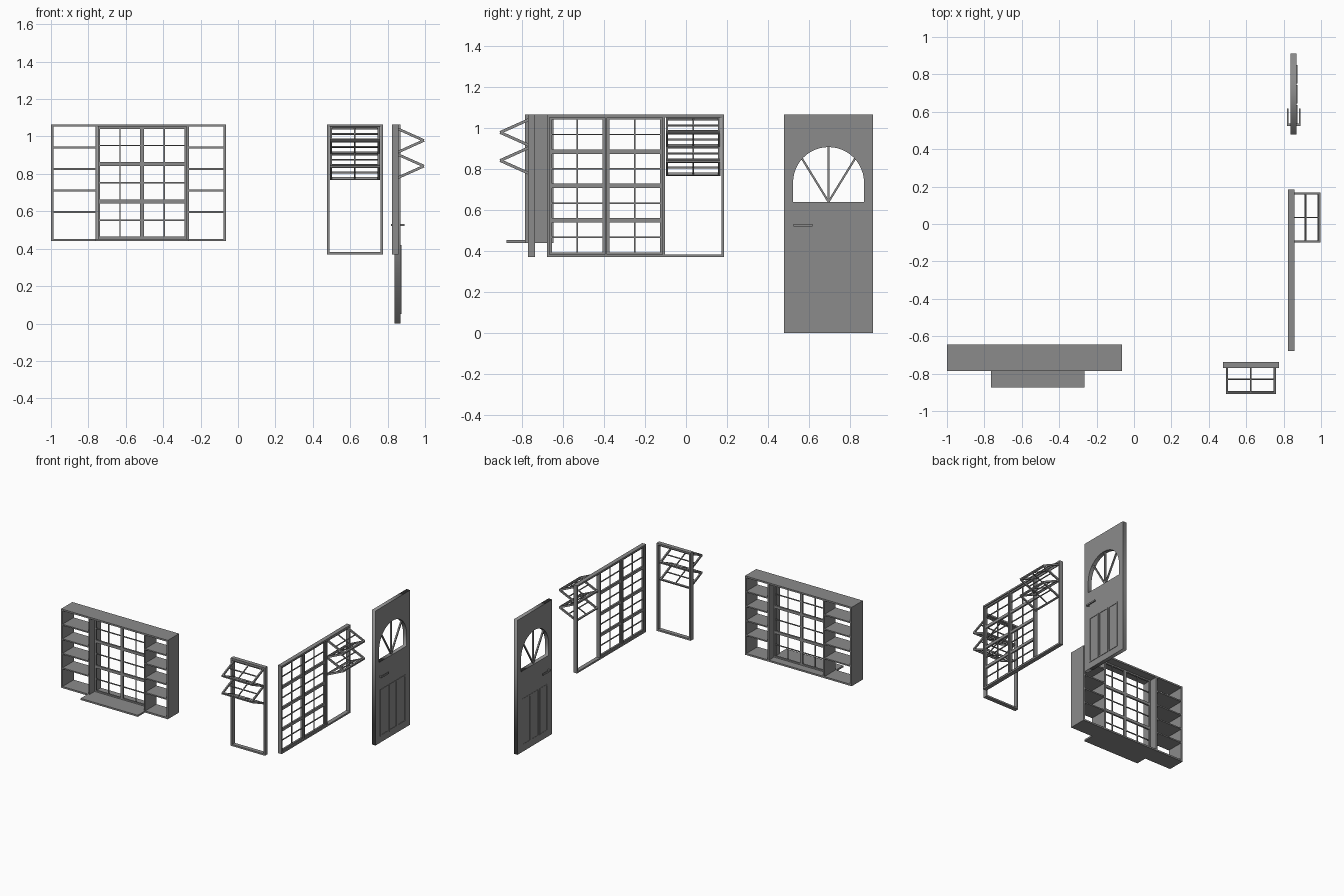
import bpy, bmesh, math
from mathutils import Matrix, Vector

cube = bpy.data.objects.get("Cube")
if cube:
    bpy.data.objects.remove(cube)

grey = bpy.data.materials.new("mid grey")
grey.use_nodes = True
colour = (0.26, 0.26, 0.26, 1)
grey.diffuse_color = colour
grey.node_tree.nodes["Principled BSDF"].inputs["Base Color"].default_value = colour


def boxes(name, parts, matrix=Matrix()):
    """One object from boxes given as (x0, x1, y0, y1, z0, z1)."""
    bm = bmesh.new()
    for x0, x1, y0, y1, z0, z1 in parts:
        place = Matrix.Translation(((x0 + x1) / 2, (y0 + y1) / 2, (z0 + z1) / 2))
        size = Matrix.Diagonal((x1 - x0, y1 - y0, z1 - z0, 1))
        bmesh.ops.create_cube(bm, size=1, matrix=place @ size)
    mesh = bpy.data.meshes.new(name)
    bm.to_mesh(mesh)
    bm.free()
    mesh.materials.append(grey)
    obj = bpy.data.objects.new(name, mesh)
    obj.matrix_world = matrix
    bpy.context.collection.objects.link(obj)
    return obj


def frame(x0, x1, y0, y1, z0, z1, t):
    """Four bars around a rectangle in the xz plane."""
    return [(x0, x0 + t, y0, y1, z0, z1), (x1 - t, x1, y0, y1, z0, z1),
            (x0 + t, x1 - t, y0, y1, z0, z0 + t), (x0 + t, x1 - t, y0, y1, z1 - t, z1)]


def sash(name, w, h, matrix):
    """Four-pane sash hanging down from its top edge."""
    d, m = 0.007, 0.0035
    bars = frame(-w / 2, w / 2, -d, d, -h, 0, 0.011)
    bars += [(-m, m, -m, m, -h + 0.01, -0.01),
             (-w / 2 + 0.01, w / 2 - 0.01, -m, m, -h / 2 - m, -h / 2 + m)]
    boxes(name, bars, matrix)


def folding_sashes(name, w, matrix):
    """Two folded pairs of sashes; each pair points out along local -y."""
    reach, drop = 0.153, 0.0685
    for i in range(4):
        tilt = math.atan2(reach, drop) * (-1 if i % 2 == 0 else 1)
        hinge = Vector((0, 0 if i % 2 == 0 else -reach, -drop * i))
        sash(f"{name}_{i + 1}", w, math.hypot(reach, drop),
             matrix @ Matrix.Translation(hinge) @ Matrix.Rotation(tilt, 4, 'X'))


# Bookcase: shell, dividers, shelves and front ledge
Y0, Y1 = -0.785, -0.645
boxes("bookcase_shell", frame(-1, -0.065, Y0, Y1, 0.44, 1.065, 0.013))
boxes("bookcase_dividers", [(x, x + 0.012, Y0, Y1, 0.453, 1.052) for x in (-0.762, -0.275)])
boxes("bookcase_shelves", [(x0, x1, Y0, Y1, z - 0.005, z + 0.005)
                           for x0, x1 in ((-0.987, -0.762), (-0.263, -0.078))
                           for z in (0.596, 0.711, 0.826, 0.941)])
boxes("bookcase_ledge", [(-0.765, -0.265, -0.875, Y0, 0.44, 0.453)])
for col in range(2):
    for row in range(3):
        sash(f"bookcase_sash_{col}_{row}", 0.2375, 0.1997,
             Matrix.Translation((-0.631 + 0.2375 * col, -0.715, 1.052 - 0.1997 * row)))

# Single window with folded sashes
boxes("single_window_frame", frame(0.475, 0.775, -0.77, -0.737, 0.37, 1.065, 0.013))
folding_sashes("single_window_sash", 0.266, Matrix.Translation((0.625, -0.753, 1.047)))

# Triple window: turned so that its outside faces +x
turn = Matrix.Translation((0.841, 0, 0)) @ Matrix.Rotation(math.pi / 2, 4, 'Z')
d = 0.0165
boxes("triple_window_frame", frame(-0.678, 0.185, -d, d, 0.37, 1.065, 0.013)
      + [(c - 0.006, c + 0.006, -d, d, 0.383, 1.052) for c in (-0.39, -0.109)], turn)
for col, centre in enumerate((-0.5305, -0.2495)):
    for row in range(4):
        sash(f"fixed_sash_{col}_{row}", 0.269, 0.1673,
             turn @ Matrix.Translation((centre, 0, 1.052 - 0.1673 * row)))
folding_sashes("triple_window_sash", 0.266, turn @ Matrix.Translation((0.035, 0, 1.047)))

# Door leaf: outline with an arched opening, thickened
MID, SILL, SPRING, R = 0.695, 0.64, 0.734, 0.173
arch = [(MID + R * math.cos(a), SPRING + R * math.sin(a))
        for a in (math.pi * i / 24 for i in range(25))]
outline = [(0.478, 0), (0.912, 0), (0.912, 1.065), (0.478, 1.065)]
opening = [(MID - R, SILL), (MID + R, SILL)] + arch
curve = bpy.data.curves.new("door_outline", 'CURVE')
curve.dimensions, curve.fill_mode, curve.extrude = '2D', 'BOTH', 0.016
for loop in (outline, opening):
    spline = curve.splines.new('POLY')
    spline.points.add(len(loop) - 1)
    for point, (u, v) in zip(spline.points, loop):
        point.co = (u, v, 0, 1)
    spline.use_cyclic_u = True
helper = bpy.data.objects.new("door_outline", curve)
bpy.context.collection.objects.link(helper)
bpy.context.view_layer.update()
mesh = bpy.data.meshes.new_from_object(helper.evaluated_get(bpy.context.evaluated_depsgraph_get()))
bpy.data.objects.remove(helper)
mesh.materials.clear()
mesh.materials.append(grey)
leaf = bpy.data.objects.new("door_leaf", mesh)
leaf.matrix_world = (Matrix.Translation((0.854, 0, 0)) @ Matrix.Rotation(math.pi / 2, 4, 'Z')
                     @ Matrix.Rotation(math.pi / 2, 4, 'X'))
bpy.context.collection.objects.link(leaf)

# Fan bars in the arch
for i, (angle, length) in enumerate(((-31.5, 0.262), (0, 0.268), (31.5, 0.262))):
    boxes(f"fan_bar_{i + 1}", [(-0.006, 0.006, -0.005, 0.005, 0, length)],
          Matrix.Translation((0.854, MID, SILL)) @ Matrix.Rotation(math.radians(angle), 4, 'X'))

# Panel mouldings and lever handles on both faces
door = Matrix.Translation((0.854, 0, 0)) @ Matrix.Rotation(math.pi / 2, 4, 'Z')
for side, s, rise in (("outer", -1, 0.0195), ("inner", 1, 0.018)):
    lo, hi = sorted((s * 0.015, s * rise))
    boxes(f"{side}_panel_mouldings", [bar for c in (0.586, 0.694, 0.8)
                                      for bar in frame(c - 0.049, c + 0.049, lo, hi, 0.05, 0.42, 0.009)], door)
    stem = sorted((s * 0.015, s * 0.036))
    lever = sorted((s * 0.029, s * 0.037))
    boxes(f"{side}_handle", [(0.525, 0.537, *stem, 0.521, 0.533),
                             (0.523, 0.617, *lever, 0.521, 0.533)], door)
